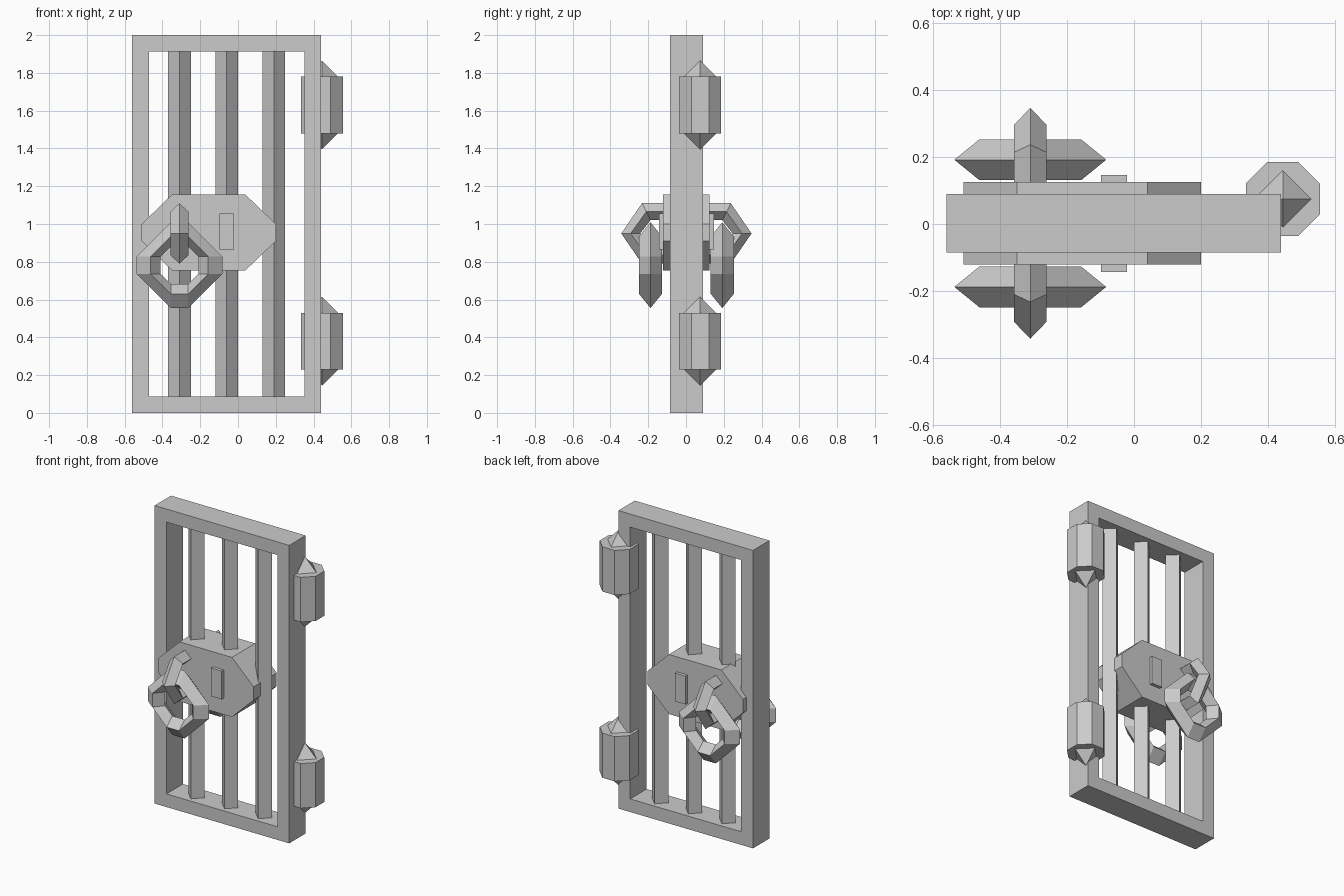
import bpy, bmesh, math

cube = bpy.data.objects.get("Cube")
if cube:
    bpy.data.objects.remove(cube, do_unlink=True)

grey = bpy.data.materials.new("iron_grey")
grey.use_nodes = True
GREY = (0.6, 0.6, 0.6, 1)
grey.diffuse_color = GREY
grey.node_tree.nodes["Principled BSDF"].inputs["Base Color"].default_value = GREY

MID_Y = 0.002  # centre plane of the gate


def finish(name, bm, location):
    """Turn a bmesh into a flat shaded grey object."""
    bmesh.ops.recalc_face_normals(bm, faces=bm.faces)
    mesh = bpy.data.meshes.new(name)
    bm.to_mesh(mesh)
    bm.free()
    mesh.materials.append(grey)
    obj = bpy.data.objects.new(name, mesh)
    obj.location = location
    bpy.context.collection.objects.link(obj)
    return obj


def sweep(name, sections, location, closed):
    """Bridge equal cross-sections, closing the loop or capping its ends."""
    bm = bmesh.new()
    rows = [[bm.verts.new(p) for p in s] for s in sections]
    n = len(rows[0])
    pairs = list(zip(rows, rows[1:]))
    if closed:
        pairs.append((rows[-1], rows[0]))
    else:
        bm.faces.new(rows[0])
        bm.faces.new(rows[-1])
    for a, b in pairs:
        for i in range(n):
            j = (i + 1) % n
            bm.faces.new((a[i], a[j], b[j], b[i]))
    return finish(name, bm, location)


def prism(name, sides, radius, height, location, turn=0.0, top=None):
    """Upright prism, or a cone when the top radius is zero."""
    def ring(r, z):
        return [(r * math.cos(turn + math.tau * i / sides),
                 r * math.sin(turn + math.tau * i / sides), z) for i in range(sides)]
    if top == 0:
        bm = bmesh.new()
        base = [bm.verts.new(p) for p in ring(radius, 0)]
        tip = bm.verts.new((0, 0, height))
        bm.faces.new(base)
        for i in range(sides):
            bm.faces.new((base[i], base[(i + 1) % sides], tip))
        return finish(name, bm, location)
    return sweep(name, [ring(radius, 0), ring(radius, height)], location, False)


def slab(name, outline, depth, location):
    """Extrude an xz outline evenly along y."""
    return sweep(name, [[(x, y, z) for x, z in outline] for y in (-depth, depth)],
                 location, False)


# Rectangular gate frame
half_w, half_h, rim, depth = 0.5, 1.0, 0.088, 0.087
corners = [(-1, -1), (1, -1), (1, 1), (-1, 1)]
sections = []
for sx, sz in corners:
    outer = (sx * half_w, sz * half_h)
    inner = (sx * (half_w - rim), sz * (half_h - rim))
    sections.append([(p[0], y, p[1]) for p, y in
                     ((outer, -depth), (outer, depth), (inner, depth), (inner, -depth))])
sweep("gate_frame", sections, (-0.06, MID_Y, 1), True)

# Upright diamond bars
for i in range(3):
    prism(f"bar_{i + 1}", 4, 0.06, 1.9, (-0.31 + 0.25 * i, MID_Y, 0.05))

# Eight-sided lock box and keyhole plate, both reaching through the gate
quarter = [(0.355, 0.045), (0.195, 0.2)]
outline = (quarter + [(-x, z) for x, z in reversed(quarter)]
           + [(-x, -z) for x, z in quarter] + [(x, -z) for x, z in reversed(quarter)])
slab("lock_box", outline, 0.123, (-0.155, MID_Y, 0.955))
slab("keyhole_plate", [(sx * 0.039, sz * 0.095) for sx, sz in corners], 0.145,
     (-0.06, MID_Y, 0.96))

# Hinges: octagonal barrels with pointed ends
for level, z in (("lower", 0.38), ("upper", 1.63)):
    spot = (0.445, 0.075)
    prism(f"{level}_hinge_barrel", 8, 0.12, 0.3, (*spot, z - 0.15), math.pi / 8)
    for end, sign in (("top", 1), ("bottom", -1)):
        prism(f"{level}_hinge_{end}_point", 4, 0.085, sign * 0.085,
              (*spot, z + sign * 0.15), top=0)

# Pull rings and their holders on both faces
HALF_FLAT = 0.046
dirs = [(1, 0), (0, 1), (-1, 0), (0, -1)]
outer_path = [(0.1, 0.16), (0.235, 0.16), (0.345, 0), (0.235, -0.16), (0.1, -0.16)]
inner_path = [(0.1, 0.07), (0.19, 0.07), (0.245, 0), (0.19, -0.07), (0.1, -0.07)]
for side, sign in (("front", -1), ("back", 1)):
    # Ring with a diamond section and eight straight lengths
    sections = []
    for dx, dz in dirs:
        for t in (-HALF_FLAT, HALF_FLAT):
            sections.append([(dx * r - dz * t, y, dz * r + dx * t) for r, y in
                             ((0.227, 0), (0.152, 0.061), (0.1, 0), (0.152, -0.061))])
    sweep(f"{side}_pull_ring", sections, (-0.31, MID_Y + sign * 0.19, 0.782), True)

    # Bent holder with a diamond section, rooted in the lock box
    sections = []
    for (yo, zo), (yi, zi) in zip(outer_path, inner_path):
        ym, zm = (yo + yi) / 2, (zo + zi) / 2
        sections.append([(0, sign * yo, zo), (0.048, sign * ym, zm),
                         (0, sign * yi, zi), (-0.048, sign * ym, zm)])
    sweep(f"{side}_ring_holder", sections, (-0.31, MID_Y, 0.95), False)
